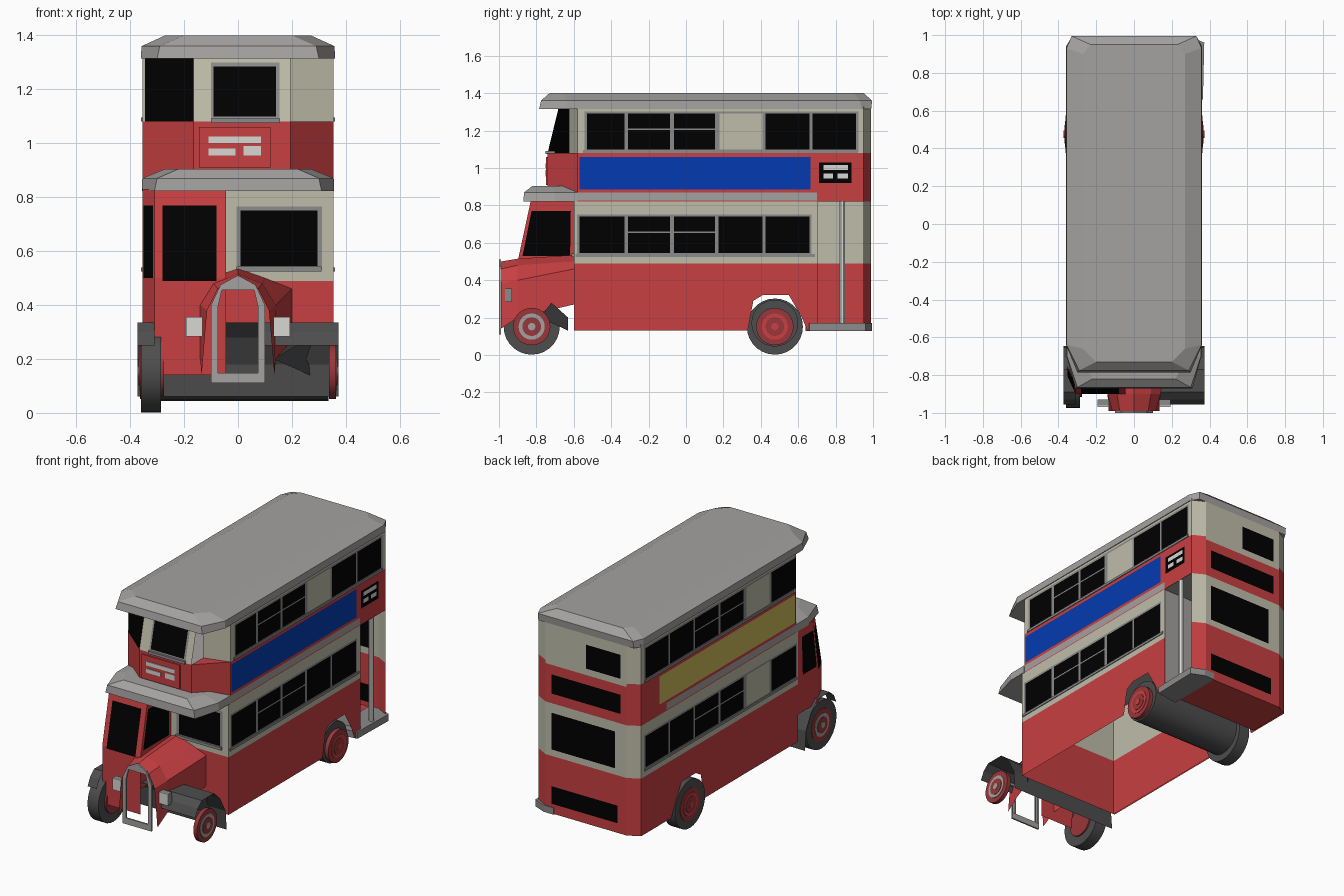
import bpy, bmesh, math

cube = bpy.data.objects.get("Cube")
if cube:
    bpy.data.objects.remove(cube, do_unlink=True)


def colour(name, r, g, b):
    m = bpy.data.materials.new(name)
    m.use_nodes = True
    m.diffuse_color = (r, g, b, 1)
    m.node_tree.nodes["Principled BSDF"].inputs["Base Color"].default_value = (r, g, b, 1)
    return m


MATS = [colour("red paint", .58, .05, .053), colour("cream paint", .52, .51, .4),
        colour("roof grey", .37, .36, .35), colour("frame grey", .26, .26, .26),
        colour("dark grey", .075, .075, .075), colour("black glass", 0, 0, 0),
        colour("blue panel", .001, .043, .44), colour("yellow panel", .6, .5, .1),
        colour("white", .68, .68, .65), colour("hub red", .32, .038, .043)]
RED, CREAM, GREY, FRAME, DARK, BLACK, BLUE, YELLOW, WHITE, HUB = range(10)
HOLE = None
ALL = 9  # wider than any wall


def finish(name, bm, fix=False):
    if fix:
        bmesh.ops.recalc_face_normals(bm, faces=bm.faces)
    me = bpy.data.meshes.new(name)
    bm.to_mesh(me)
    bm.free()
    for m in MATS:
        me.materials.append(m)
    ob = bpy.data.objects.new(name, me)
    bpy.context.collection.objects.link(ob)
    return ob


def wall(name, p, q, z0, z1, rects, lean=None):
    """Upright sheet from plan point p to q, cut into painted rectangles (a, b, low, high, colour)."""
    ax = 0 if abs(q[0] - p[0]) > abs(q[1] - p[1]) else 1
    lo, hi = sorted((p[ax], q[ax]))
    us = sorted({lo, hi} | {u for r in rects for u in r[:2] if lo < u < hi})
    if p[ax] > q[ax]:
        us.reverse()
    vs = sorted({z0, z1} | {v for r in rects for v in r[2:4] if z0 < v < z1})
    bm = bmesh.new()
    grid = []
    for u in us:
        t = (u - p[ax]) / (q[ax] - p[ax])
        x, y = (p[i] + t * (q[i] - p[i]) for i in (0, 1))
        grid.append([bm.verts.new((x, lean(y, v) if lean else y, v)) for v in vs])
    for i in range(len(us) - 1):
        for j in range(len(vs) - 1):
            u, v = (us[i] + us[i + 1]) / 2, (vs[j] + vs[j + 1]) / 2
            paint = RED
            for a, b, c, d, k in rects:
                if a < u < b and c < v < d:
                    paint = k
            if paint is not HOLE:
                f = bm.faces.new((grid[i][j], grid[i + 1][j], grid[i + 1][j + 1], grid[i][j + 1]))
                f.material_index = paint
    return finish(name, bm)


def loft(name, rings, mat, closed=True, caps=True):
    bm = bmesh.new()
    rows = [[bm.verts.new(c) for c in r] for r in rings]
    n = len(rows[0])
    for a, b in zip(rows, rows[1:]):
        for i in range(n if closed else n - 1):
            bm.faces.new((a[i], a[(i + 1) % n], b[(i + 1) % n], b[i]))
    if caps:
        bm.faces.new(rows[0])
        bm.faces.new(rows[-1])
    for f in bm.faces:
        f.material_index = mat
    return finish(name, bm, True)


def sheet(name, pts, mat):
    bm = bmesh.new()
    bm.faces.new([bm.verts.new(c) for c in pts]).material_index = mat
    return finish(name, bm)


def box(name, x0, x1, y0, y1, z0, z1, mat):
    return loft(name, [[(x0, y0, z), (x1, y0, z), (x1, y1, z), (x0, y1, z)] for z in (z0, z1)], mat)


def both(half, z):
    """Mirror a half plan into a full ring at height z."""
    return [(x, y, z) for x, y in half] + [(-x, y, z) for x, y in reversed(half)]


def disc(name, x0, x1, y, r, mat, z=.152):
    ring = [(y + r * math.cos(a * math.pi / 14), z + r * math.sin(a * math.pi / 14)) for a in range(28)]
    ob = loft(name, [[(x, b, c) for b, c in ring] for x in (x0, x1)], mat)
    bpy.ops.object.select_all(action='DESELECT')
    ob.select_set(True)
    bpy.context.view_layer.objects.active = ob
    bpy.ops.object.shade_smooth_by_angle(angle=math.radians(35))


def glazing(low, high, spans, barred, blank):
    """Framed row of windows, some with a crossbar and one left blank."""
    out = [(spans[0][0] - .012, spans[-1][1] + .012, low - .012, high + .012, FRAME)]
    for i, (a, b) in enumerate(spans):
        out.append((a, b, low, high, CREAM if i in blank else BLACK))
        if i in barred:
            mid = low + (high - low) * .57
            out.append((a, b, mid - .004, mid + .004, FRAME))
    return out


# Side walls
cream_low = (-ALL, ALL, .49, .82, CREAM)
cream_up = (-ALL, ALL, 1.08, 1.33, CREAM)
belt = (-ALL, .7, .825, .868, GREY)
arch = (.33, .65, .13, .32, HOLE)
bays = [(-.57, -.33), (-.31, -.085), (-.065, .155), (.175, .41), (.425, .66)]
upper_bays = [(-.53, -.33), (-.31, -.085), (-.065, .155), (.18, .41), (.425, .66), (.675, .91)]
left_bays = [(-.58, -.34), (-.32, -.09), (-.06, .165), (.185, .42), (.435, .665), (.68, .91)]
sign = [(.71, .885, .92, 1.03, BLACK), (.735, .865, .99, 1.015, WHITE),
        (.735, .785, .945, .97, WHITE), (.81, .865, .945, .97, WHITE)]
wall("entrance_side_lower", (.355, -.6), (.355, .705), .13, .82,
     [cream_low, arch] + glazing(.545, .74, bays, (1, 2), ()))
wall("entrance_side_upper", (.355, -.58), (.355, .95), .82, 1.33,
     [cream_up, belt, (-.57, .665, .885, 1.06, BLUE)] + sign
     + glazing(1.1, 1.29, upper_bays, (1, 2), (3,)))
wall("driver_side_lower", (-.355, .95), (-.355, -.6), .13, .82,
     [cream_low, arch] + glazing(.545, .74, left_bays, (2, 3), (1,)))
wall("driver_side_lining", (-.347, -.6), (-.347, .95), .13, .82, [cream_low, arch])
wall("driver_side_upper", (-.355, .95), (-.355, -.58), .82, 1.33,
     [cream_up, belt, (-.57, .77, .885, 1.06, YELLOW)]
     + glazing(1.1, 1.29, left_bays, (2, 3), (1,)))

for s in (-1, 1):
    # Slanted corners of the rear wheel arch
    for part, pts in (("front", [(.33, .13), (.36, .29), (.41, .32), (.33, .32)]),
                      ("rear", [(.55, .32), (.62, .2), (.65, .13), (.65, .32)])):
        sheet("arch_corner_" + part, [(s * .355, y, z) for y, z in pts], RED)
    # Window sills and rear corners
    end = .69 if s > 0 else .92
    box("lower_sill", s * .355, s * .36, -.59, end, .525, .54, FRAME)
    box("upper_sill", s * .355, s * .36, -.55, .92, 1.08, 1.095, FRAME)
    wall("rear_corner", (s * .355, .95), (s * .28, .99), .13, 1.33, [cream_low, cream_up])

# Rear wall
wall("rear_wall", (.28, .99), (-.28, .99), .13, 1.33,
     [cream_low, (-ALL, ALL, 1.06, 1.33, CREAM), (-.22, .24, .19, .3, BLACK),
      (-.2, .24, .53, .76, BLACK), (-.24, .24, .88, 1.0, BLACK), (-.24, 0, 1.1, 1.25, BLACK)])

# Entrance platform, pole, inner bulkhead and ceiling
loft("rear_floor", [[(-.35, .68, z), (.22, .68, z), (.22, .985, z), (-.28, .985, z), (-.35, .95, z)]
                    for z in (.132, .165)], RED)
loft("platform", [[(.22, .64, z), (.365, .66, z), (.372, .96, z), (.29, .995, z), (.22, .995, z)]
                  for z in (.128, .17)], FRAME)
loft("pole", [[(.34 + .016 * math.cos(a * math.pi / 4 + math.pi / 8),
                .835 + .016 * math.sin(a * math.pi / 4 + math.pi / 8), z)
               for a in range(8)] for z in (.17, .83)], WHITE)
wall("inner_bulkhead", (.05, .7), (.355, .7), .17, .82, [(-ALL, ALL, 0, 1, GREY)])
box("lower_ceiling", -.35, .35, -.6, .95, .825, .835, GREY)

# Front bulkhead beside the cab
wall("front_bulkhead", (-.355, -.6), (.355, -.6), .13, .83,
     [cream_low, (-ALL, ALL, .82, .83, CREAM), (-.005, .312, .53, .765, FRAME), (.01, .295, .545, .75, BLACK)])
box("bulkhead_sill", -.005, .31, -.612, -.6, .525, .542, FRAME)


# Upper deck front, leaning back above the red panel, with one recessed corner pane
def upper_lean(y, z):
    return -.58 + (y + .58) * (1 - .35 * max(0, z - 1.08) / .23)


wall("upper_front", (-.165, -.74), (.195, -.74), .87, 1.33,
     [cream_up, (-.1, .153, 1.08, 1.3, FRAME), (-.09, .14, 1.1, 1.285, BLACK)], upper_lean)
wall("upper_front_corner_dark", (-.355, -.58), (-.165, -.74), .87, 1.33,
     [cream_up, (-.345, -.165, 1.08, 1.315, BLACK)], upper_lean)
wall("upper_front_corner_panel", (.195, -.74), (.355, -.58), .87, 1.08, [])
wall("upper_front_corner_pane", (.195, -.625), (.355, -.58), 1.08, 1.33, [cream_up])
sheet("corner_ledge", [(.195, -.74, 1.08), (.355, -.58, 1.08), (.195, -.58, 1.08)], RED)
box("upper_front_sill", -.1, .155, -.75, -.7, 1.075, 1.092, FRAME)
box("destination_box", -.145, .12, -.748, -.74, .91, 1.06, RED)
for a, b, c, d in ((-.11, .085, 1.0, 1.025), (-.11, -.01, .955, .98), (.02, .085, .955, .99)):
    box("destination_bar", a, b, -.752, -.748, c, d, WHITE)

# Roof and front canopy
loft("roof", [both([(.3, -.785), (.36, -.64), (.36, .94), (.33, .99)], 1.315),
              both([(.29, -.775), (.358, -.64), (.358, .93), (.33, .995)], 1.36),
              both([(.2, -.73), (.27, -.66), (.27, .9), (.23, .95)], 1.4)], GREY)
loft("canopy", [both([(.31, -.87), (.357, -.7), (.357, -.58)], .822),
                both([(.3, -.865), (.355, -.7), (.355, -.58)], .87),
                both([(.22, -.82), (.27, -.72), (.27, -.58)], .905)], GREY)


# Driver's cab with raked windscreen
def cab_lean(y, z):
    return -.6 + (y + .6) * (1 - .23 * max(0, z - .5) / .32)


knee = (-ALL, ALL, .13, .5, RED)
wall("cab_front", (-.31, -.9), (-.045, -.9), .14, .83, [knee, (-.28, -.08, .49, .77, BLACK)], cab_lean)
wall("cab_inner_side", (-.045, -.9), (-.045, -.6), .3, .83, [knee, (-.88, -.62, .53, .77, BLACK)], cab_lean)
wall("cab_corner", (-.355, -.8), (-.31, -.9), .3, .83, [knee, (-.89, -.81, .5, .77, BLACK)], cab_lean)
wall("cab_outer_side", (-.355, -.6), (-.355, -.8), .3, .83, [knee, (-.79, -.65, .53, .77, BLACK)], cab_lean)


# Bonnet: open shell from radiator to bulkhead
def arch_ring(y, pts):
    return [(x, y, z) for x, z in pts] + [(-x, y, z) for x, z in reversed(pts)][1:]


loft("bonnet", [arch_ring(-.99, [(.135, .14), (.115, .38), (.075, .46), (0, .5)]),
                arch_ring(-.9, [(.14, .2), (.14, .4), (.09, .48), (0, .515)]),
                arch_ring(-.6, [(.2, .27), (.2, .46), (.1, .5), (0, .535)])], RED, closed=False, caps=False)

# Radiator surround
outer = [(.1, .11), (.1, .4), (.065, .475), (0, .51)]
inner = [(.075, .148), (.075, .39), (.06, .455), (0, .46)]
surround = [arch_ring(y, p) for y, p in ((-.99, outer), (-1, outer), (-1, inner), (-.99, inner))]
loft("radiator_surround", surround, GREY, caps=False)
box("radiator_foot", -.1, .1, -1, -.99, .11, .148, GREY)
box("radiator_top", -.062, .062, -.998, -.99, .455, .475, GREY)

# Headlamps
for s in (-1, 1):
    x0, x1 = sorted((s * .132, s * .193))
    box("headlamp", x0, x1, -.962, -.93, .283, .355, FRAME)
    box("headlamp_lens", x0, x1, -.968, -.962, .283, .355, WHITE)

# Front mudguard: full at both ends, cut short behind the cab front, with a stay
guard = [(-.955, .25), (-.93, .3), (-.89, .335), (-.77, .335), (-.71, .28), (-.655, .18), (-.645, .06)]
for part, x0, x1, pts in (("left", .1, .373, guard), ("middle", -.31, .1, guard[2:]),
                          ("right", -.373, -.31, guard)):
    loft("front_mudguard_" + part, [[(x, y, z) for y, z in pts] for x in (x0, x1)], DARK,
         closed=False, caps=False)
sheet("mudguard_stay", [(.13, -.78, .2), (.29, -.63, .13), (.29, -.63, .2), (.27, -.72, .28)], DARK)

# Wheels: tyres on the driver's side, bare hubs on the entrance side
disc("rear_wheel_drum", -.335, .335, .475, .125, DARK, .17)
for end, y, ring in (("front", -.825, GREY), ("rear", .475, RED)):
    disc(end + "_tyre", -.36, -.285, y, .15, DARK)
    for s in (-1, 1):
        disc(end + "_hub", s * .338, s * .363, y, .1, HUB)
        disc(end + "_hub_ring", s * .34, s * .366, y, .07, ring)
        disc(end + "_hub_centre", s * .34, s * .369, y, .05, HUB)
        disc(end + "_hub_cap", s * .34, s * .372, y, .02, ring)
    disc(end + "_inner_hub", -.285, -.275, y, .09, HUB)
